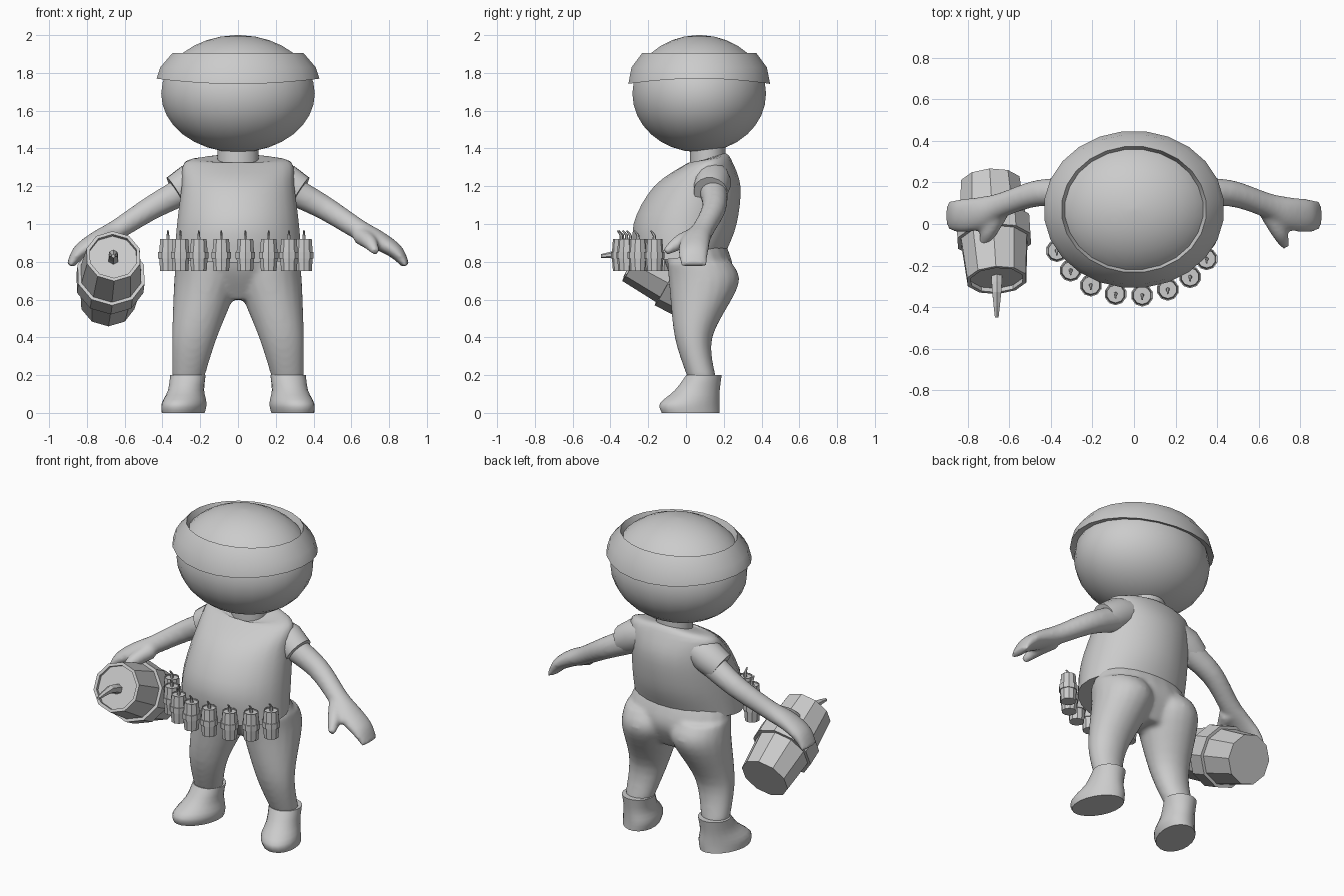
import bpy, bmesh, math
from mathutils import Vector
from mathutils.geometry import interpolate_bezier

default_cube = bpy.data.objects.get("Cube")
if default_cube:
    bpy.data.objects.remove(default_cube)

grey = bpy.data.materials.new("plain_grey")
grey.use_nodes = True
grey.diffuse_color = (.6, .6, .6, 1)
shader = grey.node_tree.nodes["Principled BSDF"]
shader.inputs["Base Color"].default_value = grey.diffuse_color
UP = Vector((0, 0, 1))


def ring(z, left, right, front, back, skew=0, tilt=0):
    """Level oval filling the given bounds, as centre and two half axes."""
    half_depth = (back - front) / 2
    centre = Vector(((left + right) / 2, (front + back) / 2, z))
    across = Vector(((right - left) / 2, 0, 0))
    along = Vector((skew, 1, tilt)) * half_depth
    return centre, across, along


def body_ring(z, half_width, front, back, tilt=0):
    """Oval centred between left and right."""
    return ring(z, -half_width, half_width, front, back, tilt=tilt)


def head_ring(z, radius):
    """Oval with the proportions of the head."""
    depth = radius * .87
    return body_ring(z, radius, .07 - depth, .07 + depth)


def tube(points):
    """Ovals across a path of (x, y, z, half width, half height)."""
    centres = [Vector(p[:3]) for p in points]
    rings = []
    for i, point in enumerate(points):
        before = centres[max(i - 1, 0)]
        after = centres[min(i + 1, len(centres) - 1)]
        direction = (after - before).normalized()
        side = UP.cross(direction)
        side = side.normalized() if side.length > .05 else Vector((1, 0, 0))
        rings.append((centres[i], side * point[3], direction.cross(side) * point[-1]))
    return rings


def refine(rings, steps):
    """Insert rings along a smooth curve through the given ones."""
    result = [rings[0]]
    for i in range(len(rings) - 1):
        curves = []
        for before, start, end, after in zip(rings[max(i - 1, 0)], rings[i], rings[i + 1],
                                             rings[min(i + 2, len(rings) - 1)]):
            leave = start + (end - before) / 6
            arrive = end - (after - start) / 6
            curves.append(interpolate_bezier(start, leave, arrive, end, steps + 1)[1:])
        result.extend(zip(*curves))
    return result


def loft(name, parts, segments=20, steps=1, mirror=False, voxel=0, caps=True, smooth=True):
    """Skin each list of rings and join the skins in one object."""
    bm = bmesh.new()
    for rings in parts:
        loops = []
        for centre, across, along in refine(rings, steps):
            angles = [math.tau * (k + .5) / segments for k in range(segments)]
            loops.append([bm.verts.new(centre + across * math.cos(a) + along * math.sin(a))
                          for a in angles])
        for lower, upper in zip(loops, loops[1:]):
            for k in range(segments):
                bm.faces.new((lower[k - 1], lower[k], upper[k], upper[k - 1]))
        if caps:
            bm.faces.new(reversed(loops[0]))
            bm.faces.new(loops[-1])
    bmesh.ops.recalc_face_normals(bm, faces=bm.faces)
    mesh = bpy.data.meshes.new(name)
    bm.to_mesh(mesh)
    bm.free()
    mesh.materials.append(grey)
    part = bpy.data.objects.new(name, mesh)
    bpy.context.collection.objects.link(part)
    if smooth:
        bpy.ops.object.select_all(action='DESELECT')
        part.select_set(True)
        bpy.context.view_layer.objects.active = part
        bpy.ops.object.shade_smooth_by_angle(angle=math.radians(40))
    if mirror:
        part.modifiers.new("mirror", 'MIRROR').use_mirror_merge = False
    if voxel:
        blend = part.modifiers.new("blend", 'REMESH')
        blend.mode = 'VOXEL'
        blend.voxel_size = voxel
        blend.use_smooth_shade = True
        part.modifiers.new("soften", 'SMOOTH').iterations = 8
    return part


# Head: a squashed ball on a short neck
latitudes = [math.radians(angle) for angle in range(-88, 90, 11)]
loft("head", [[head_ring(1.69 + .31 * math.sin(a), .41 * math.cos(a)) for a in latitudes]],
     segments=24)
loft("neck", [[body_ring(z, .11, .02, .21) for z in (1.25, 1.45)]])

# Hat band: flared brim, open at the top, dipping at front and back
band_profile = [(1.78, .39), (1.77, .435), (1.83, .415), (1.905, .35), (1.86, .33)]
hat_band = loft("hat_band", [[head_ring(z, radius) for z, radius in band_profile]],
                segments=24, caps=False)
for vertex in hat_band.data.vertices:
    if vertex.co.z < 1.8:
        vertex.co.z -= (vertex.co.y - .07) ** 2 / 5

# Shirt: round belly, square shoulders, short sleeves
loft("shirt", [[body_ring(.82, .34, -.27, .21, tilt=.1),
                body_ring(1, .325, -.28, .27),
                body_ring(1.2, .3, -.17, .29),
                body_ring(1.33, .28, 0, .24, tilt=.1),
                body_ring(1.345, .125, .01, .21, tilt=.3)]], segments=24, steps=4)
loft("sleeves", [tube([(.18, .14, 1.25, .09), (.25, .14, 1.22, .1), (.33, .13, 1.17, .09)])],
     segments=16, mirror=True)

# Arms with mitten hands and thumbs
arm = tube([(.24, .14, 1.2, .08), (.45, .15, 1.09, .065), (.64, .09, .97, .06, .055),
            (.75, .05, .91, .08, .05), (.84, .04, .85, .08, .04), (.89, .04, .78, .07, .02)])
thumb = tube([(.65, .06, .94, .05), (.7, -.04, .9, .04), (.73, -.11, .85, .02)])
loft("arms", [arm, thumb], segments=16, steps=4, mirror=True, voxel=.012)

# Trousers: hips and legs blended together
hips = [body_ring(.92, .28, -.14, .2), body_ring(.76, .32, -.1, .25),
        body_ring(.6, .15, 0, .18)]
leg = [ring(.8, 0, .33, -.1, .24), ring(.68, 0, .34, -.09, .28),
       ring(.4, .11, .35, -.06, .14), ring(.18, .18, .35, .01, .16)]
loft("trousers", [hips, leg], steps=5, mirror=True, voxel=.014)

# Boots: wide rounded toes turned outwards
boot = [ring(0, .18, .4, -.13, .18, skew=-.2), ring(.05, .17, .4, -.14, .18, skew=-.2),
        ring(.12, .18, .37, -.06, .18, skew=-.1), ring(.2, .17, .36, 0, .19)]
loft("boots", [boot], steps=3, mirror=True)

# Kegs: tapered staves, a raised hoop and a recessed lid
keg_profile = [(.8, 0), (.9, .4), (1, .4), (1, .6), (.9, .6), (.8, 1), (.7, 1), (.7, .96)]


def keg(name, base, top, radius, fuse):
    base, top = Vector(base), Vector(top)
    axis = top - base
    turn = axis.to_track_quat('Z', 'Y')
    across = turn @ Vector((radius, 0, 0))
    along = turn @ Vector((0, radius, 0))
    loft(name, [[(base + axis * height, across * width, along * width)
                 for width, height in keg_profile]], segments=10, smooth=False)
    loft(name + "_fuse", [tube(fuse)], segments=6, steps=2, smooth=False)


keg("large_keg", (-.69, .2, .59), (-.66, -.27, .83), .185,
    [(-.66, -.25, .81, .03), (-.66, -.33, .84, .025), (-.66, -.45, .83, .01)])

# Belt of small kegs curving around the belly
for i in range(8):
    swing = math.radians(18.4 * i - 68)
    x, y = .4 * math.sin(swing), -.345 * math.cos(swing)
    keg(f"small_keg_{i + 1}", (x, y, .75), (x, y, .92), .054,
        [(x, y, .9, .01), (x, y, .94, .008), (x, y - .02, .965, .004)])
